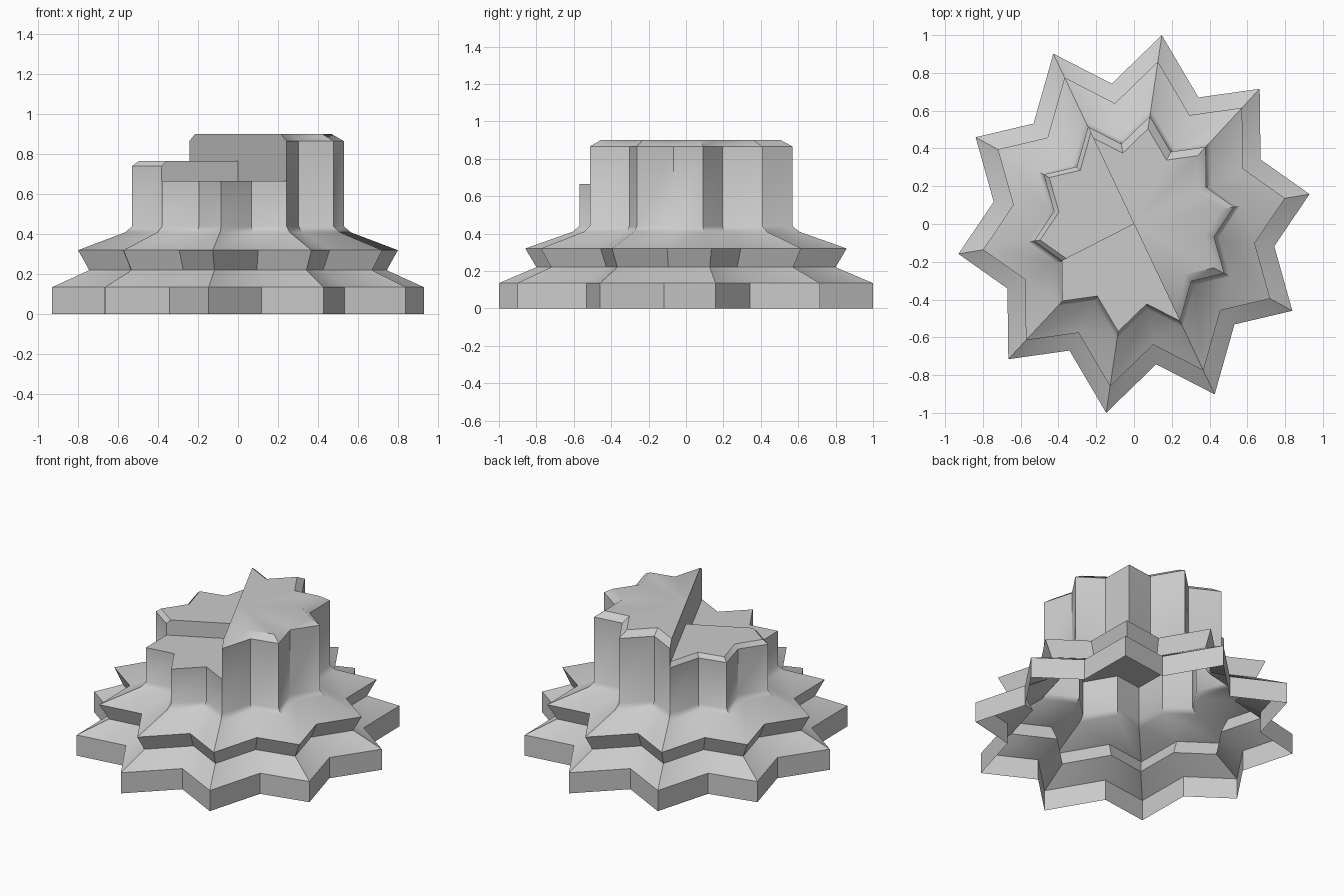
import bpy, bmesh, math

if "Cube" in bpy.data.objects:
    bpy.data.objects.remove(bpy.data.objects["Cube"])

# Ten-pointed star outline: even columns are tips, odd columns are notches
N = 20

def point(i, s, z):
    a = math.radians(9 + 18 * i)
    rx, ry = (0.941, 1.012) if i % 2 == 0 else (0.752, 0.752)
    return (rx * s * math.cos(a), ry * s * math.sin(a), z)

bm = bmesh.new()

def face(*pts):
    bm.faces.new([bm.verts.new(p) for p in pts])

def band(start, end, profile):
    for i in range(start, end):
        j = i + 1
        for (s0, z0), (s1, z1) in zip(profile, profile[1:]):
            face(point(i % N, s0, z0), point(j % N, s0, z0),
                 point(j % N, s1, z1), point(i % N, s1, z1))

# Stepped base, open underneath
band(0, N, [(1, 0), (1, 0.135), (0.80, 0.22), (0.86, 0.32),
            (0.605, 0.41), (0.57, 0.44)])

# Upper drum in three sectors of different height: (first, last, wall profile)
mid = [(0.57, 0.44), (0.57, 0.74), (0.535, 0.765)]
low = [(0.57, 0.44), (0.57, 0.665)]
high = [(0.57, 0.44), (0.57, 0.865), (0.505, 0.90)]
for start, end, prof in ((6, 11, mid), (11, 16, low), (16, 26, high)):
    band(start, end, prof)
    s, z = prof[-1]
    for i in range(start, end):
        face(point(i % N, s, z), point((i + 1) % N, s, z), (0, 0, z))

# Vertical cut faces between neighbouring sectors
def cut(i, lower, upper, flip):
    pts = [(0, 0, lower[-1][1]), (0, 0, upper[-1][1])]
    pts += [point(i, s, z) for s, z in reversed(upper[1:])]
    pts += [point(i, s, z) for s, z in lower[1:]]
    face(*(reversed(pts) if flip else pts))

cut(6, mid, high, False)
cut(11, low, mid, False)
cut(16, low, high, True)

bmesh.ops.remove_doubles(bm, verts=bm.verts, dist=0.0005)
mesh = bpy.data.meshes.new("star_pedestal")
bm.to_mesh(mesh)
bm.free()
obj = bpy.data.objects.new("star_pedestal", mesh)
bpy.context.collection.objects.link(obj)
bpy.context.view_layer.objects.active = obj
obj.select_set(True)
bpy.ops.object.shade_smooth_by_angle(angle=math.radians(40))
